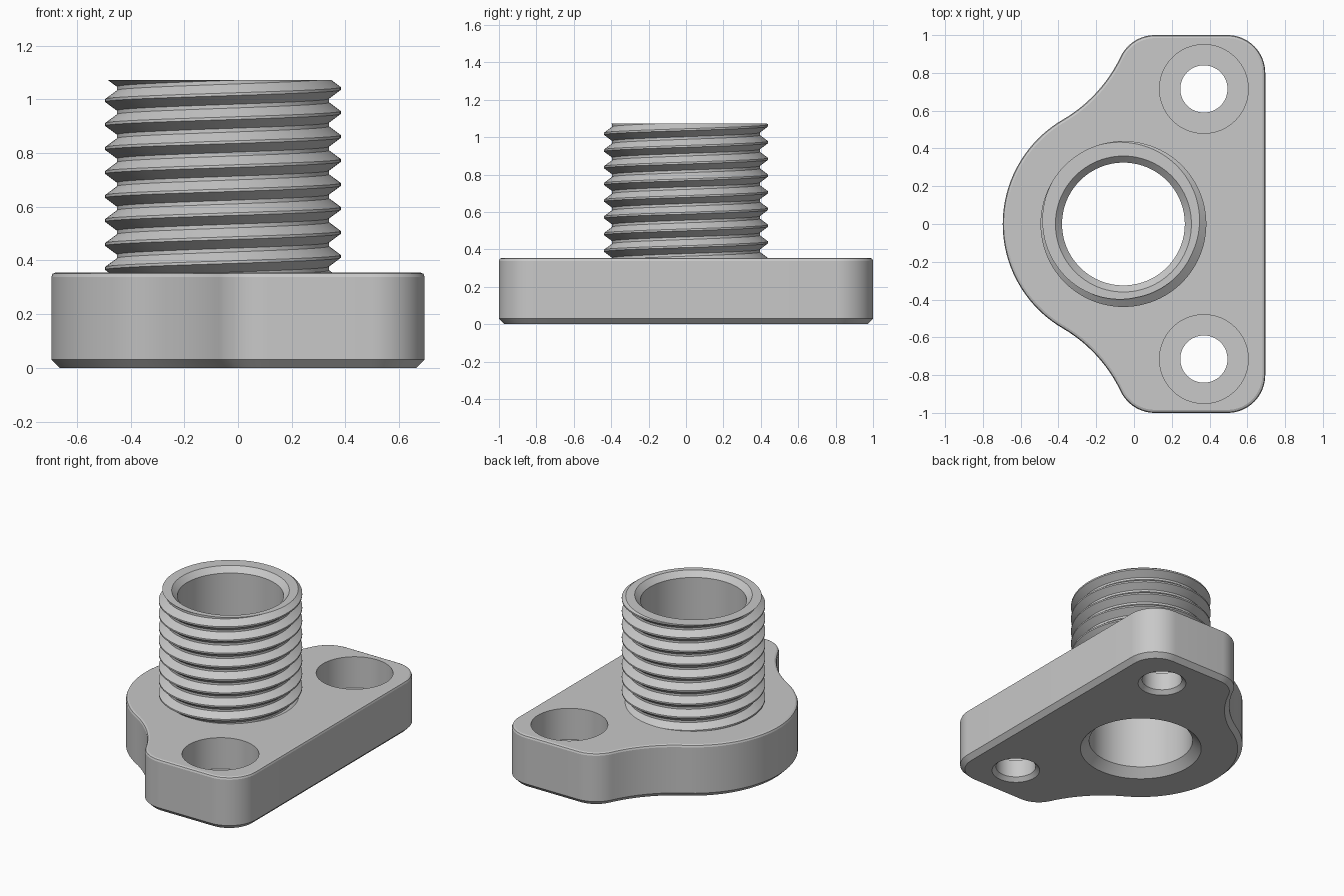
import bpy, bmesh, math
from mathutils import Vector, geometry

if "Cube" in bpy.data.objects:
    bpy.data.objects.remove(bpy.data.objects["Cube"])

AXIS = Vector((-0.056, 0.0))      # sleeve axis
PLATE_TOP, SLEEVE_TOP = 0.355, 1.072

grey = bpy.data.materials.new("light_grey")
grey.use_nodes = True
colour = (0.58, 0.58, 0.58, 1)
grey.diffuse_color = colour
grey.node_tree.nodes["Principled BSDF"].inputs["Base Color"].default_value = colour


def make_object(name, bm):
    bmesh.ops.recalc_face_normals(bm, faces=bm.faces)
    mesh = bpy.data.meshes.new(name)
    bm.to_mesh(mesh)
    bm.free()
    obj = bpy.data.objects.new(name, mesh)
    obj.data.materials.append(grey)
    bpy.context.collection.objects.link(obj)
    return obj


def skin(name, loops):
    """Closed solid from stacked loops with equal point counts."""
    bm = bmesh.new()
    rings = [[bm.verts.new(p) for p in loop] for loop in loops]
    n = len(rings[0])
    for a, b in zip(rings, rings[1:]):
        for i in range(n):
            j = (i + 1) % n
            bm.faces.new((a[i], a[j], b[j], b[i]))
    bm.faces.new(rings[0])
    bm.faces.new(rings[-1])
    return make_object(name, bm)


def lathe(name, centre, profile, n=96):
    angles = [math.tau * i / n for i in range(n)]
    return skin(name, [[(centre[0] + r * math.cos(a), centre[1] + r * math.sin(a), z)
                        for a in angles] for r, z in profile])


def arc(centre, r, a0, a1, n):
    return [(centre[0] + r * math.cos(a0 + (a1 - a0) * i / n),
             centre[1] + r * math.sin(a0 + (a1 - a0) * i / n)) for i in range(n + 1)]


def outline(inset, z):
    """Plate outline: rounded corners, concave flank, round nose, mirrored in y."""
    right, left = Vector((0.495, 0.8)), Vector((0.11, 0.8))
    corner, nose, flank = 0.2, 0.695 + AXIS.x, 0.77
    hollow = min(geometry.intersect_sphere_sphere_2d(AXIS, nose + flank, left, corner + flank),
                 key=lambda p: p.x)
    d1, d2 = left - hollow, AXIS - hollow
    t1, t2 = math.atan2(d1.y, d1.x), math.atan2(d2.y, d2.x)
    half = arc(right, corner - inset, 0, math.pi / 2, 16)
    half += arc(left, corner - inset, math.pi / 2, t1 + math.pi, 12)
    half += arc(hollow, flank + inset, t1, t2, 12)[1:]
    half += arc(AXIS, nose - inset, t2 + math.pi, math.pi, 20)[1:]
    half += [(x, -y) for x, y in reversed(half[:-1])]
    return [(x, y, z) for x, y in half]


def cut(obj, cutter):
    mod = obj.modifiers.new("cut", "BOOLEAN")
    mod.operation, mod.solver, mod.object = "DIFFERENCE", "EXACT", cutter
    bpy.context.view_layer.objects.active = obj
    bpy.ops.object.modifier_apply(modifier=mod.name)


# Flange plate: chamfered below, lightly rounded above
f = 0.016
plate = skin("flange_plate", [
    outline(0.03, 0), outline(0, 0.03), outline(0, PLATE_TOP - f),
    outline(f * 0.29, PLATE_TOP - f * 0.29), outline(f, PLATE_TOP)])

# Threaded sleeve: one tooth profile swept as a right-handed helix
N, PITCH, TEETH = 96, 0.0893, 13
ROOT, CREST = 0.395, 0.439
tooth = [(CREST, -0.005), (CREST, 0.005), (ROOT, PITCH / 2 - 0.007), (ROOT, PITCH / 2 + 0.007)]
bm = bmesh.new()
columns = []
for i in range(N):
    a = math.tau * i / N
    columns.append([bm.verts.new((AXIS.x + r * math.cos(a), AXIS.y + r * math.sin(a),
                                  1.04 + PITCH * (k - 10 + i / N) + dz))
                    for k in range(TEETH) for r, dz in tooth])
for i in range(N):
    a, b = columns[i], columns[(i + 1) % N]
    if i == N - 1:
        b = b[len(tooth):]
    for k in range(len(b) - 1):
        bm.faces.new((a[k], b[k], b[k + 1], a[k + 1]))
for z, direction in ((SLEEVE_TOP, 1), (PLATE_TOP, -1)):
    bmesh.ops.bisect_plane(bm, geom=bm.verts[:] + bm.edges[:] + bm.faces[:], dist=1e-6,
                           plane_co=(0, 0, z), plane_no=(0, 0, direction), clear_outer=True)
bmesh.ops.holes_fill(bm, edges=[e for e in bm.edges if e.is_boundary], sides=0)
sleeve = make_object("threaded_sleeve", bm)

# Central bore with chamfered ends, through both parts
bore = lathe("bore_cutter", AXIS, [(0.43, -0.05), (0.325, 0.055), (0.325, 1.037), (0.408, 1.12)])
cut(plate, bore)
cut(sleeve, bore)
cutters = [bore]

# Counterbored bolt holes
for side in (-1, 1):
    bolt = lathe("bolt_cutter", (0.37, side * 0.715),
                 [(0.2, -0.05), (0.125, 0.025), (0.125, 0.145), (0.235, 0.145), (0.235, 0.5)], 64)
    cut(plate, bolt)
    cutters.append(bolt)

for c in cutters:
    bpy.data.objects.remove(c)

bpy.ops.object.select_all(action="DESELECT")
for obj in (plate, sleeve):
    obj.select_set(True)
bpy.context.view_layer.objects.active = plate
bpy.ops.object.shade_smooth_by_angle(angle=math.radians(20))
